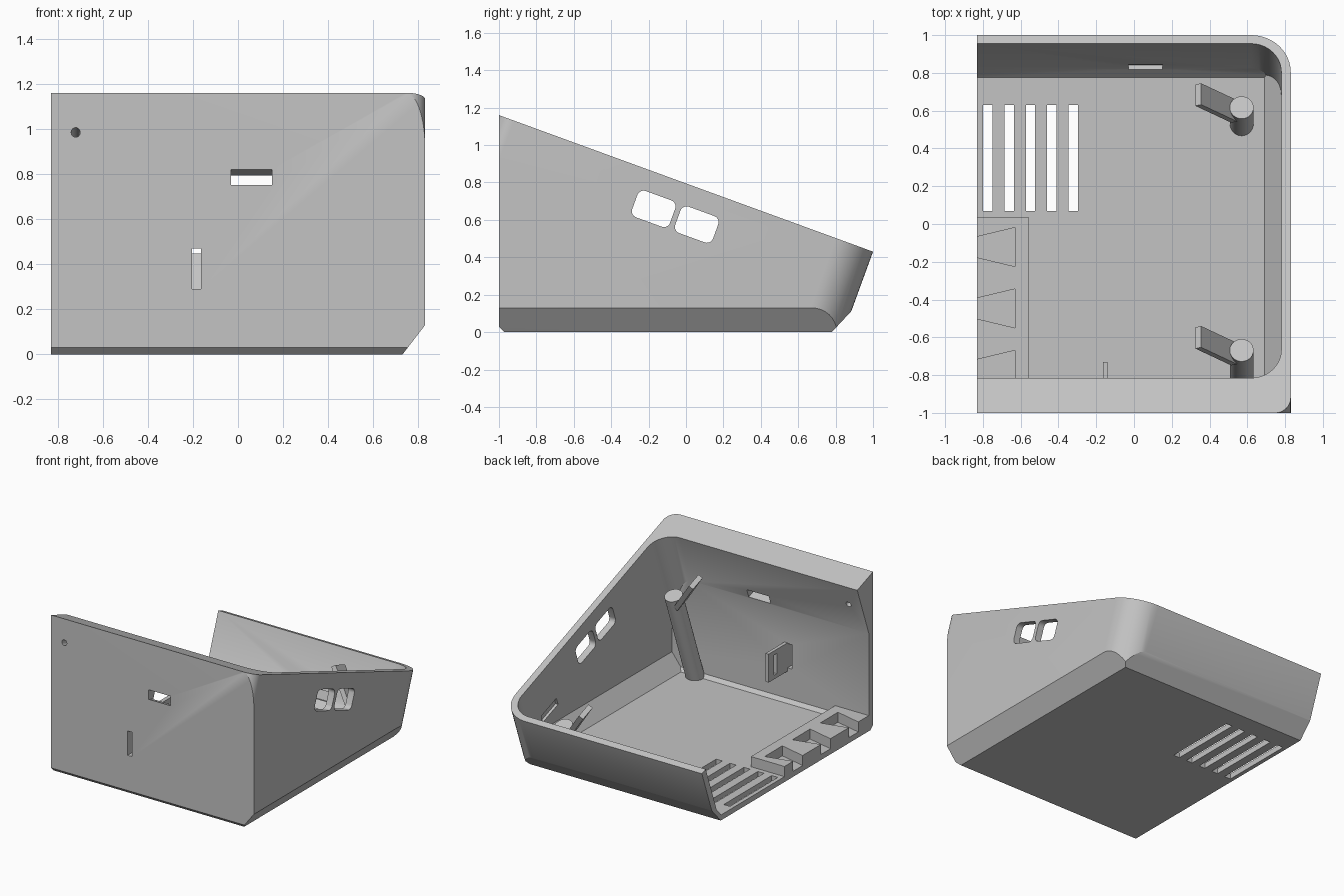
import bpy, bmesh, math
from mathutils import Matrix, Vector

cube = bpy.data.objects.get("Cube")
if cube:
    bpy.data.objects.remove(cube)

grey = bpy.data.materials.new("plain grey")
grey.use_nodes = True
COLOUR = (0.55, 0.55, 0.55, 1)
grey.diffuse_color = COLOUR
grey.node_tree.nodes["Principled BSDF"].inputs["Base Color"].default_value = COLOUR

# Frames: the sloping rim plane, and plain side / front drawing planes
SLOPE = math.atan2(0.73, 2)
RIM = Matrix.Translation((0, -1, 1.16)) @ Matrix.Rotation(-SLOPE, 4, 'X')   # x, along slope, normal
CYCLE = Matrix(((0, 0, 1, 0), (1, 0, 0, 0), (0, 1, 0, 0), (0, 0, 0, 1)))
SIDE = CYCLE                                    # draw in y, z and extrude in x
FRONT = Matrix.Rotation(math.pi / 2, 4, 'X')    # draw in x, z and extrude in -y
RIM_SIDE = RIM @ CYCLE                          # draw in slope, normal and extrude in x
RIM_FRONT = RIM @ FRONT                         # draw in x, normal and extrude up the slope
BACK = 2 / math.cos(SLOPE)


def prism(name, points, lo, hi, frame=Matrix()):
    bm = bmesh.new()
    base = [bm.verts.new((a, b, lo)) for a, b in points]
    top = [bm.verts.new((a, b, hi)) for a, b in points]
    bm.faces.new(base[::-1])
    bm.faces.new(top)
    n = len(points)
    for i in range(n):
        j = (i + 1) % n
        bm.faces.new((base[i], base[j], top[j], top[i]))
    bmesh.ops.recalc_face_normals(bm, faces=bm.faces)
    bm.transform(frame)
    mesh = bpy.data.meshes.new(name)
    bm.to_mesh(mesh)
    bm.free()
    mesh.materials.append(grey)
    obj = bpy.data.objects.new(name, mesh)
    bpy.context.collection.objects.link(obj)
    return obj


def rounded(x0, x1, y0, y1, radii, steps=12):
    """Rectangle, radii for corners: low-left, low-right, high-right, high-left."""
    corners = ((x0, y0, 1, 1), (x1, y0, -1, 1), (x1, y1, -1, -1), (x0, y1, 1, -1))
    pts = []
    for k, ((x, y, sx, sy), r) in enumerate(zip(corners, radii)):
        if not r:
            pts.append((x, y))
            continue
        for i in range(steps + 1):
            a = math.pi + (k + i / steps) * math.pi / 2
            pts.append((x + sx * r + r * math.cos(a), y + sy * r + r * math.sin(a)))
    return pts


def rect(cx, cy, w, h, r=0):
    return rounded(cx - w / 2, cx + w / 2, cy - h / 2, cy + h / 2, [r] * 4, 6)


def circle(cx, cy, r, n=40):
    return [(cx + r * math.cos(2 * math.pi * i / n), cy + r * math.sin(2 * math.pi * i / n))
            for i in range(n)]


def combine(target, tools, operation):
    """Apply booleans and discard the tools."""
    for tool in tools:
        mod = target.modifiers.new("cut", 'BOOLEAN')
        mod.operation, mod.solver, mod.object = operation, 'EXACT', tool
        bpy.context.view_layer.update()
        graph = bpy.context.evaluated_depsgraph_get()
        mesh = bpy.data.meshes.new_from_object(target.evaluated_get(graph))
        target.modifiers.clear()
        target.data = mesh
        bpy.data.objects.remove(tool)
    return target


# Outer body: rounded tilted block trimmed by side and front outlines
shell = prism("case_shell", rounded(-0.83, 0.83, 0, BACK, (0, 0.085, 0.21, 0)), -2, 0, RIM)
combine(shell, [
    prism("side_outline", [(-1, 0.03), (-0.97, 0), (0.78, 0), (0.882, 0.11),
                           (1.2, 0.45), (1.2, 1.5), (-1, 1.5)], -1, 1, SIDE),
    prism("front_outline", [(-1, -0.1), (0.653, -0.1), (0.73, 0), (0.83, 0.13),
                            (0.9, 0.22), (0.9, 1.5), (-1, 1.5)], -1.5, 1.5, FRONT)], 'INTERSECT')

# Cavity, open at the top and on one side
cavity = prism("cavity", rounded(-1.2, 0.78, 0.197, BACK - 0.048, (0, 0.16, 0.16, 0)), -2, 0.3, RIM)
combine(cavity, [
    prism("inner_side", [(-0.95, 0.065), (-0.925, 0.04), (0.775, 0.04), (0.845, 0.117),
                         (1.3, 0.6), (1.3, 2), (-0.95, 2)], -1.5, 1, SIDE),
    prism("inner_front", [(-1.4, 0), (0.66, 0), (0.69, 0.04), (0.78, 0.157),
                          (0.9, 0.313), (0.9, 2), (-1.4, 2)], -1.5, 1.5, FRONT)], 'INTERSECT')
combine(shell, [cavity], 'DIFFERENCE')

# Openings: windows, side pocket, front slots, pin hole and floor vents
cutters = [prism("window", rect(u, -0.187, 0.215, 0.15, 0.035), 0.7, 0.9, RIM_SIDE)
           for u in (0.949, 1.194)]
cutters += [
    prism("side_pocket", rect(1.695, -0.33, 0.19, 0.055), 0.7, 0.8, RIM_SIDE),
    prism("front_slot", rect(0.06, -0.352, 0.18, 0.066), -2.1, 0.2, RIM_FRONT),
    prism("pin_hole", circle(-0.72, -0.165, 0.02, 24), -0.5, 0.2, RIM_FRONT),
    prism("key_slot", rect(-0.184, 0.38, 0.038, 0.18), 0.9, 1.1, FRONT)]
cutters += [prism("vent", rect(-0.775 + i * 0.1135, 0.35, 0.05, 0.56), -0.1, 0.1) for i in range(5)]
combine(shell, cutters, 'DIFFERENCE')

# Side rail with dovetail pockets
rail = prism("dovetail_rail", rounded(-0.83, -0.555, -0.96, 0.035, [0] * 4), 0.03, 0.115)
combine(rail, [prism("dovetail", [(-0.88, y - 0.043), (-0.63, y - 0.103), (-0.63, y + 0.103),
                                  (-0.88, y + 0.043)], 0.041, 0.3)
               for y in (-0.122, -0.447, -0.772)], 'DIFFERENCE')

# Slotted bracket behind the front wall
bracket = prism("front_bracket", rounded(-0.97, -0.73, 0.265, 0.475, [0] * 4), -0.165, -0.14, SIDE)
combine(bracket, [prism("slot", rect(-0.81, 0.37, 0.03, 0.15), -0.3, 0, SIDE)], 'DIFFERENCE')

# Leaning posts, each with a strut rising from its head
POST_TOP = -0.285
parts = [shell, rail, bracket]
for label, u in (("front", 0.457), ("back", 1.825)):
    post = prism(label + "_post", circle(0.57, u, 0.063), -1.6, POST_TOP, RIM)
    combine(post, [prism("trim", [(-0.97, 0.02), (1, 0.02), (1, 1.5), (-0.97, 1.5)], 0, 1, SIDE)],
            'INTERSECT')
    strut = prism(label + "_strut", [(0.545, POST_TOP - 0.05), (0.355, POST_TOP + 0.21),
                                     (0.325, POST_TOP + 0.19), (0.515, POST_TOP - 0.07)],
                  -u - 0.06, -u + 0.06, RIM_FRONT)
    parts += [post, strut]

# Smooth the rounded parts while keeping edges sharp
bpy.ops.object.select_all(action='DESELECT')
for part in parts:
    part.select_set(True)
bpy.context.view_layer.objects.active = shell
bpy.ops.object.shade_smooth_by_angle(angle=math.radians(25))
